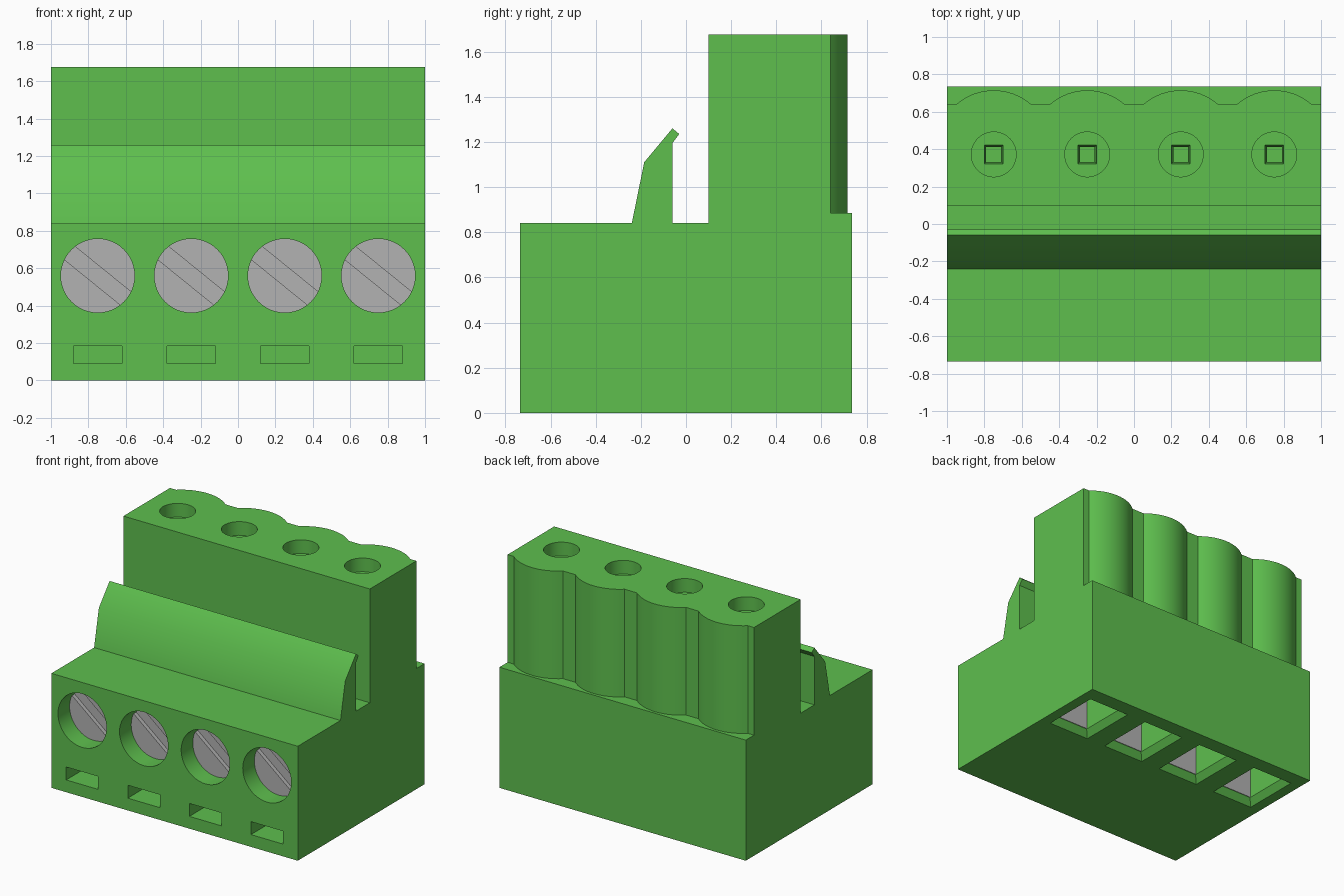
import bpy, bmesh, math
from mathutils import Vector, Matrix

cube = bpy.data.objects.get("Cube")
if cube:
    bpy.data.objects.remove(cube, do_unlink=True)


def material(name, rgb):
    m = bpy.data.materials.new(name)
    m.use_nodes = True
    m.diffuse_color = (*rgb, 1)
    m.node_tree.nodes["Principled BSDF"].inputs["Base Color"].default_value = (*rgb, 1)
    return m


GREEN = material("green plastic", (0.112, 0.521, 0.076))
GREY = material("grey metal", (0.445, 0.445, 0.445))
POLES = (-0.75, -0.25, 0.25, 0.75)


def loft(bm, loops):
    """Closed solid through matching loops of points."""
    rings = [[bm.verts.new(p) for p in loop] for loop in loops]
    for a, b in zip(rings, rings[1:]):
        for i in range(len(a)):
            j = (i + 1) % len(a)
            bm.faces.new((a[i], a[j], b[j], b[i]))
    bm.faces.new(rings[0][::-1])
    bm.faces.new(rings[-1])


def rect(cx, cy, hx, hy, z):
    return [(cx - hx, cy - hy, z), (cx + hx, cy - hy, z),
            (cx + hx, cy + hy, z), (cx - hx, cy + hy, z)]


def box(bm, x0, x1, y0, y1, z0, z1):
    cx, cy, hx, hy = (x0 + x1) / 2, (y0 + y1) / 2, (x1 - x0) / 2, (y1 - y0) / 2
    loft(bm, [rect(cx, cy, hx, hy, z0), rect(cx, cy, hx, hy, z1)])


def circle(r, n=48):
    return [(r * math.cos(2 * math.pi * i / n), r * math.sin(2 * math.pi * i / n))
            for i in range(n)]


def finish(name, bm, mat):
    bmesh.ops.recalc_face_normals(bm, faces=bm.faces)
    me = bpy.data.meshes.new(name)
    bm.to_mesh(me)
    bm.free()
    me.materials.append(mat)
    ob = bpy.data.objects.new(name, me)
    bpy.context.collection.objects.link(ob)
    return ob


def cut(ob, bm):
    """Subtract a cutter mesh and bake the result."""
    cutter = finish("cutter", bm, GREEN)
    cutter.hide_render = True
    mod = ob.modifiers.new("cut", 'BOOLEAN')
    mod.operation, mod.solver, mod.object = 'DIFFERENCE', 'EXACT', cutter
    dg = bpy.context.evaluated_depsgraph_get()
    me = bpy.data.meshes.new_from_object(ob.evaluated_get(dg))
    ob.modifiers.clear()
    ob.data = me
    bpy.data.objects.remove(cutter, do_unlink=True)


def smooth(ob):
    bpy.ops.object.select_all(action='DESELECT')
    ob.select_set(True)
    bpy.context.view_layer.objects.active = ob
    bpy.ops.object.shade_smooth_by_angle(angle=math.radians(30))


# Housing: side profile (y, z) with base, latch and tower
profile = [(-0.735, 0), (0.735, 0), (0.735, 1.675), (0.1, 1.675), (0.1, 0.84),
           (-0.06, 0.84), (-0.06, 1.195), (-0.03, 1.235), (-0.06, 1.26),
           (-0.185, 1.11), (-0.24, 0.84), (-0.735, 0.84)]
bm = bmesh.new()
loft(bm, [[(x, y, z) for y, z in profile] for x in (-1, 1)])
housing = finish("housing", bm, GREEN)

# Scalloped back of the tower: flat ribs between shallow arcs
R, SAG = 0.304, 0.075
half = math.asin(0.2 / R)
outline = [(-1.1, 0.64)]
for cx in POLES:
    for i in range(17):
        a = half * (i / 8 - 1)
        outline.append((cx + R * math.sin(a), 0.64 + SAG - R + R * math.cos(a)))
outline += [(1.1, 0.64), (1.1, 0.9), (-1.1, 0.9)]
bm = bmesh.new()
loft(bm, [[(x, y, z) for x, y in outline] for z in (0.885, 1.8)])
cut(housing, bm)

# Screw wells, test slots, contact counterbores and wire entries
bm = bmesh.new()
for cx in POLES:
    loft(bm, [[(cx + u, y, 0.56 + v) for u, v in circle(0.197)] for y in (-0.8, -0.555)])
    box(bm, cx - 0.13, cx + 0.13, -0.8, -0.5, 0.09, 0.185)
    loft(bm, [[(cx + u, 0.372 + v, z) for u, v in circle(0.12)] for z in (1.575, 1.8)])
    loft(bm, [rect(cx, 0.4, 0.17, 0.22, -0.05), rect(cx, 0.4, 0.17, 0.22, 0),
              rect(cx, 0.4, 0.135, 0.185, 0.05), rect(cx, 0.4, 0.135, 0.185, 0.5)])
cut(housing, bm)

# Tapered square contact holes
bm = bmesh.new()
for cx in POLES:
    loft(bm, [rect(cx, 0.372, 0.05, 0.05, 1.62), rect(cx, 0.372, 0.05, 0.05, 1.575),
              rect(cx, 0.372, 0.04, 0.04, 1.5), rect(cx, 0.372, 0.04, 0.04, 0.9)])
cut(housing, bm)
smooth(housing)

for n, cx in enumerate(POLES, 1):
    # Screw head with a diagonal driver slot
    bm = bmesh.new()
    loft(bm, [[(cx + u, y, 0.56 + v) for u, v in circle(0.197)] for y in (-0.6, -0.54)])
    screw = finish(f"screw_{n}", bm, GREY)
    bm = bmesh.new()
    box(bm, -0.3, 0.3, -0.7, -0.57, -0.045, 0.045)
    bm.transform(Matrix.Translation(Vector((cx, 0, 0.56)))
                 @ Matrix.Rotation(math.radians(39), 4, 'Y'))
    cut(screw, bm)
    smooth(screw)
    # Metal clamp plate on the front wall of the wire entry
    bm = bmesh.new()
    box(bm, cx - 0.134, cx + 0.134, 0.212, 0.219, 0.051, 0.499)
    finish(f"clamp_plate_{n}", bm, GREY)
